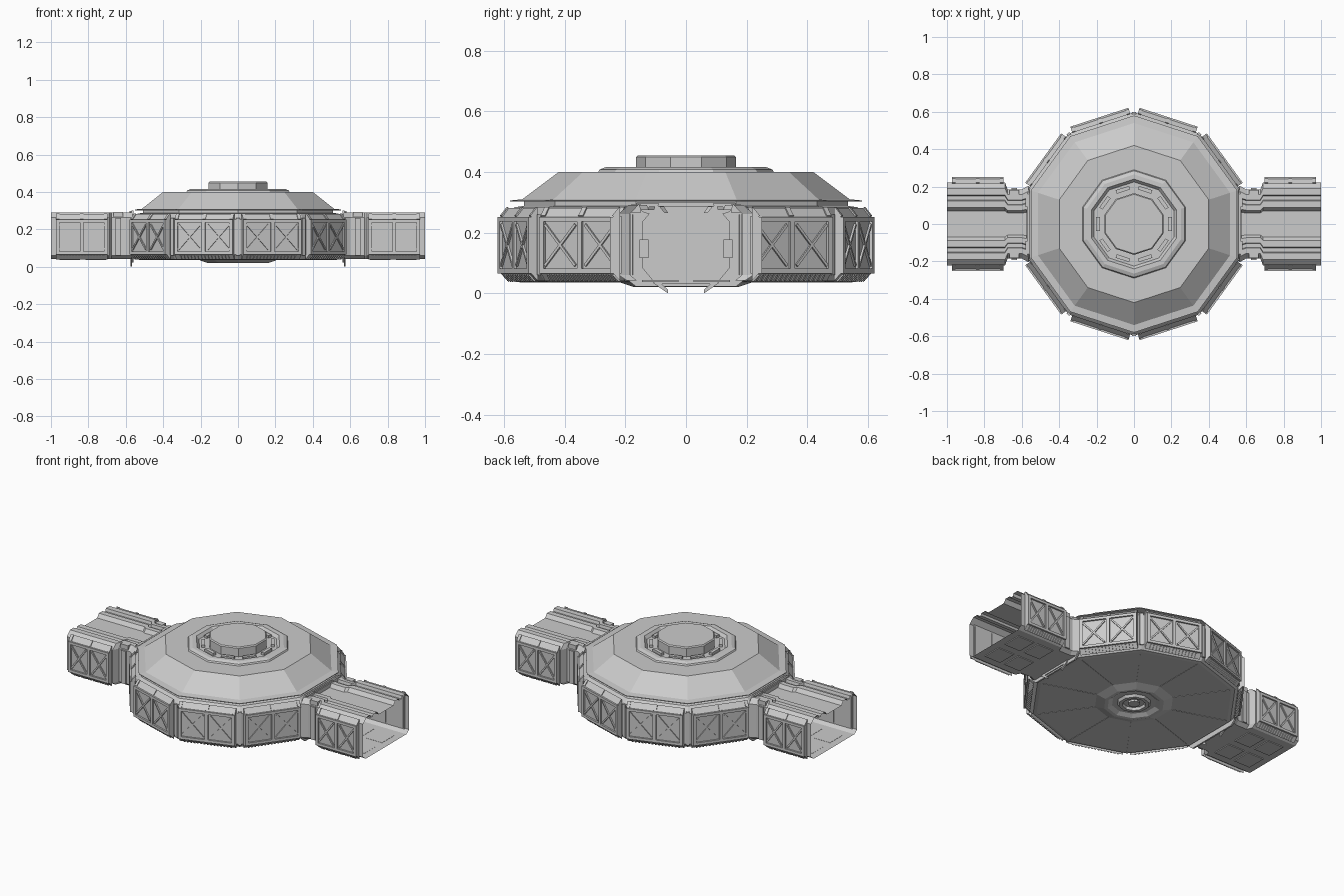
import bpy, bmesh
from math import pi, sin, cos, radians, atan2, hypot
from mathutils import Matrix, Vector

if "Cube" in bpy.data.objects:
    bpy.data.objects.remove(bpy.data.objects["Cube"])

N = 10  # sides of the hub


def finish(name, bm, normals=True):
    if normals:
        bmesh.ops.recalc_face_normals(bm, faces=bm.faces)
    me = bpy.data.meshes.new(name)
    bm.to_mesh(me)
    bm.free()
    ob = bpy.data.objects.new(name, me)
    bpy.context.collection.objects.link(ob)
    return ob


def place(ob, name, matrix):
    c = bpy.data.objects.new(name, ob.data)
    bpy.context.collection.objects.link(c)
    c.matrix_world = matrix
    return c


def lathe(name, rings, n=N, cap_start=True, cap_end=True):
    bm = bmesh.new()
    loops = [[bm.verts.new((r * cos(2 * pi * i / n + pi / 2), r * sin(2 * pi * i / n + pi / 2), z))
              for i in range(n)] for r, z in rings]
    for a, b in zip(loops, loops[1:]):
        for i in range(n):
            bm.faces.new((a[i], a[(i + 1) % n], b[(i + 1) % n], b[i]))
    if cap_start:
        bm.faces.new(loops[0])
    if cap_end:
        bm.faces.new(loops[-1])
    return finish(name, bm)


def box(bm, c, s, rot=Matrix()):
    bmesh.ops.create_cube(bm, size=1, matrix=Matrix.Translation(c) @ rot @ Matrix.Diagonal((*s, 1)))


def prism(bm, pts, d):
    """Extrude a polygon of 3D points along d."""
    a = [bm.verts.new(p) for p in pts]
    b = [bm.verts.new(Vector(p) + Vector(d)) for p in pts]
    bm.faces.new(a)
    bm.faces.new(b[::-1])
    for i in range(len(a)):
        j = (i + 1) % len(a)
        bm.faces.new((a[i], a[j], b[j], b[i]))


def wall_panel(name, w):
    """Braced wall panel: x along the wall, y outward."""
    bm = bmesh.new()
    prism(bm, [(-w / 2, y, z) for y, z in ((0, .04), (.024, .066), (.024, .252), (0, .282))], (w, 0, 0))
    for z in (.074, .244):
        box(bm, (0, .028, z), (w, .012, .016))
    for x in (-w / 2 + .009, 0, w / 2 - .009):
        box(bm, (x, .028, .159), (.018, .012, .186))
    ww, hh = w / 2 - .04, .135
    for cx in (-w / 4, w / 4):
        for s in (1, -1):
            box(bm, (cx, .027, .159), (hypot(ww, hh), .008, .009), Matrix.Rotation(s * atan2(hh, ww), 4, 'Y'))
    # vent teeth below and end straps above
    for i in range(15):
        x = (i - 7) * w / 17
        box(bm, (x, .013, .051), (.008, .03, .006), Matrix.Rotation(radians(47), 4, 'X'))
    for x in (-w / 2 + .009, 0, w / 2 - .009):
        box(bm, (x, .013, .268), (.018, .036, .006), Matrix.Rotation(radians(-51), 4, 'X'))
    return finish(name, bm)


# Hub core, dome and cupola
lathe("hub_wall", [(.555, .037), (.575, .04), (.597, .066), (.597, .252), (.565, .284), (.535, .288), (.535, .304)])
lathe("dome", [(.535, .302), (.58, .302), (.58, .306), (.54, .31), (.42, .4), (.29, .4), (.285, .408),
               (.265, .416), (.24, .416), (.225, .398), (.17, .398)])
lathe("cupola", [(.165, .396), (.165, .449), (.159, .455)])
bm = bmesh.new()
for i in range(N):
    a = 2 * pi * i / N + pi / N + pi / 2
    box(bm, (.192 * cos(a), .192 * sin(a), .405), (.02, .075, .016), Matrix.Rotation(a, 4, 'Z'))
finish("cupola_ring_blocks", bm)

# Underside hub and radial seams
lathe("underside_hub", [(.225, .038), (.17, .02), (.15, .02), (.125, .034), (.095, .034), (.085, .02),
                        (.065, .02), (.06, .036)], cap_start=False)
lathe("underside_drum", [(.032, .037), (.032, .024)])
bm = bmesh.new()
for i in range(N):
    a = 2 * pi * i / N + pi / 2
    box(bm, (.385 * cos(a), .385 * sin(a), .0365), (.33, .004, .003), Matrix.Rotation(a, 4, 'Z'))
finish("underside_seams", bm)

# Corner pillars
bm = bmesh.new()
for i in range(N):
    a = 2 * pi * i / N + pi / 2
    box(bm, (.585 * cos(a), .585 * sin(a), .16), (.03, .02, .2), Matrix.Rotation(a, 4, 'Z'))
finish("corner_pillars", bm)

# Wall panels on the eight sides without an arm
panel = wall_panel("hub_panel", .326)
spots = [Matrix.Rotation(radians(a - 90), 4, 'Z') @ Matrix.Translation((0, .566, 0))
         for a in (36, 72, 108, 144, 216, 252, 288, 324)]
panel.matrix_world = spots[0]
for k, m in enumerate(spots[1:]):
    place(panel, f"hub_panel_{k + 2}", m)

# Corridor arm: open thin shell lofted along x
half = [(0, .264), (.07, .264), (.088, .286), (.122, .286), (.127, .274), (.15, .274), (.155, .291),
        (.19, .291), (.222, .262), (.222, .06), (.195, .042), (0, .042)]
profile = half + [(-y, z) for y, z in half[-2:0:-1]]
bm = bmesh.new()
rows = [[bm.verts.new((x, y * s, z)) for y, z in profile]
        for x, s in ((.565, .92), (.6, .83), (.675, .83), (.69, 1), (1, 1))]
for a, b in zip(rows, rows[1:]):
    for i in range(len(a)):
        j = (i + 1) % len(a)
        bm.faces.new((a[i], a[j], b[j], b[i]))
arm = finish("arm_shell", bm)

# Arm details: collars, floor plates, inner wall ribs
bm = bmesh.new()
for s in (1, -1):
    box(bm, (.64, s * .165, .28), (.05, .034, .026))
    box(bm, (.64, s * .187, .16), (.03, .012, .2))
    for x in (.76, .9):
        box(bm, (x, s * .085, .04), (.11, .12, .006))
    for x in (.72, .84, .96):
        box(bm, (x, s * .218, .16), (.012, .01, .19))
detail = finish("arm_details", bm)

# Door bulkhead with clasps, top rollers and feet
bm = bmesh.new()
oct_half = [(.1, .03), (.145, .085), (.145, .235), (.1, .288)]
prism(bm, [(.568, y, z) for y, z in oct_half + [(-y, z) for y, z in oct_half[::-1]]], (.008, 0, 0))
frame = [(.165, .022), (.2, .05), (.185, .27), (.16, .3)]
prism(bm, [(.56, y, z) for y, z in frame + [(-y, z) for y, z in frame[::-1]]], (.01, 0, 0))
for s in (1, -1):
    box(bm, (.576, s * .138, .147), (.016, .03, .06))
    prism(bm, [(.566, s * .06, 0), (.566, s * .06, .012), (.566, s * .085, .035), (.566, s * .11, .035)], (.01, 0, 0))
    arc = [(.568, s * .125 + .035 * cos(t), .298 + .035 * sin(t)) for t in [-pi * i / 8 for i in range(9)]]
    prism(bm, arc, (.012, 0, 0))
door = finish("door_bulkhead", bm)

turn = Matrix.Rotation(pi, 4, 'Z')
for ob in (arm, detail, door):
    place(ob, ob.name + "_left", turn)

# Side panels of both arms
side = wall_panel("arm_panel", .275)
side.matrix_world = Matrix.Translation((.835, .217, 0))
place(side, "arm_panel_2", Matrix.Translation((-.835, .217, 0)))
for k, x in enumerate((.835, -.835)):
    place(side, f"arm_panel_{k + 3}", Matrix.Translation((x, -.217, 0)) @ turn)
